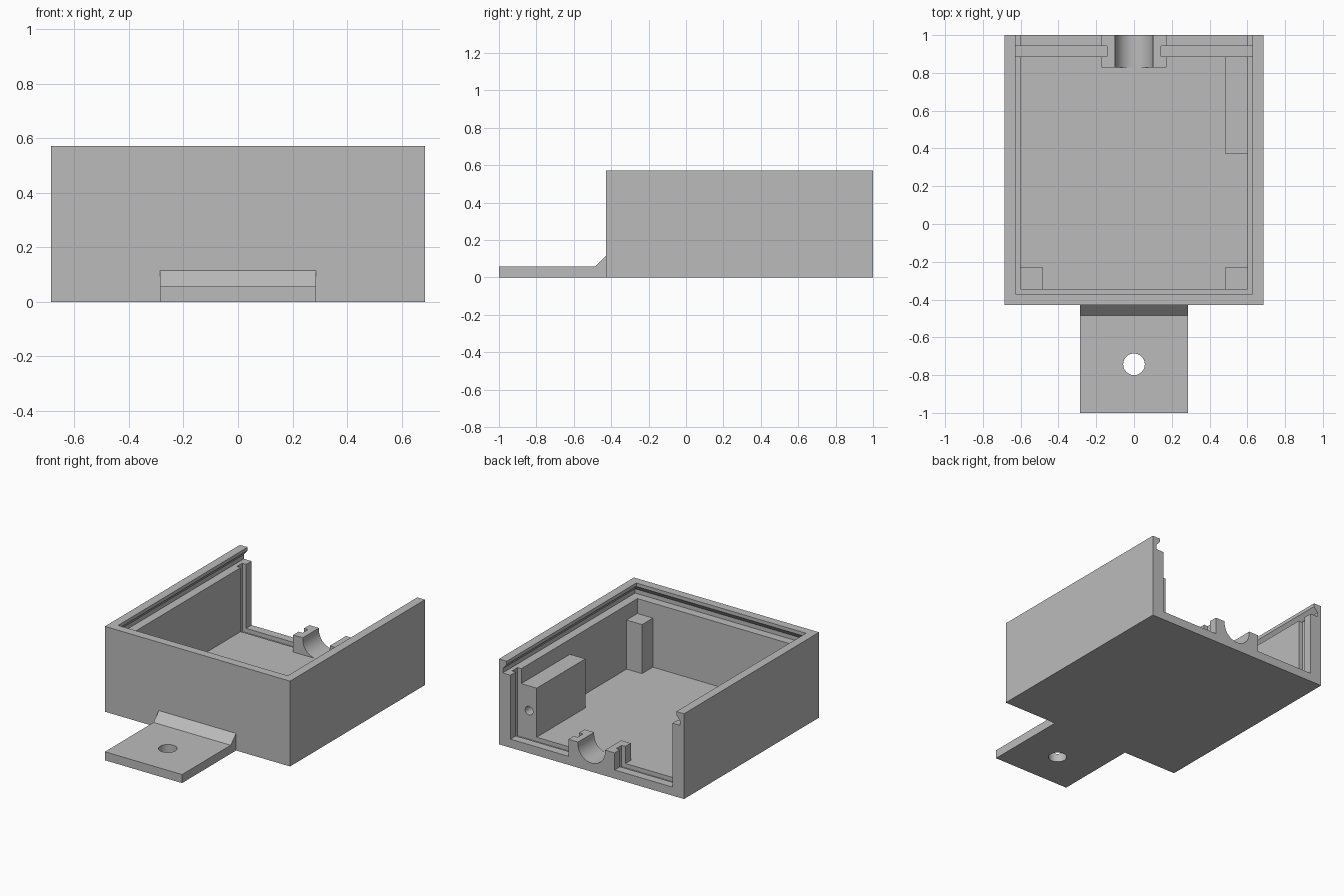
import bpy, bmesh, math
from mathutils import Vector

U = 2 / 70  # one design unit

if "Cube" in bpy.data.objects:
    bpy.data.objects.remove(bpy.data.objects["Cube"], do_unlink=True)

grey = bpy.data.materials.new("plain grey")
grey.use_nodes = True
colour = (0.5, 0.5, 0.5, 1)
grey.diffuse_color = colour
grey.node_tree.nodes["Principled BSDF"].inputs["Base Color"].default_value = colour


def loft(name, loops):
    """Closed solid through a stack of equal-length point loops."""
    bm = bmesh.new()
    rings = [[bm.verts.new(Vector(p) * U) for p in loop] for loop in loops]
    for a, b in zip(rings, rings[1:]):
        for i in range(len(a)):
            j = (i + 1) % len(a)
            bm.faces.new((a[i], a[j], b[j], b[i]))
    bm.faces.new(rings[0])
    bm.faces.new(rings[-1])
    bmesh.ops.recalc_face_normals(bm, faces=bm.faces)
    mesh = bpy.data.meshes.new(name)
    bm.to_mesh(mesh)
    bm.free()
    mesh.materials.append(grey)
    ob = bpy.data.objects.new(name, mesh)
    bpy.context.collection.objects.link(ob)
    return ob


def rect(x0, x1, y0, y1, z):
    return [(x0, y0, z), (x1, y0, z), (x1, y1, z), (x0, y1, z)]


def box(name, x0, x1, y0, y1, z0, z1):
    return loft(name, [rect(x0, x1, y0, y1, z) for z in (z0, z1)])


def rod(name, centre, radius, length, along_y=False):
    cx, cy, cz = centre
    loops = []
    for d in (-length / 2, length / 2):
        loop = []
        for i in range(48):
            a = math.tau * i / 48
            p, q = radius * math.cos(a), radius * math.sin(a)
            loop.append((cx + p, cy + d, cz + q) if along_y else (cx + p, cy + q, cz + d))
        loops.append(loop)
    return loft(name, loops)


def cut(ob, cutter):
    cutter.hide_render = True
    mod = ob.modifiers.new("cut", "BOOLEAN")
    mod.operation, mod.solver, mod.object = "DIFFERENCE", "EXACT", cutter
    bpy.context.view_layer.objects.active = ob
    bpy.ops.object.modifier_apply(modifier=mod.name)
    bpy.data.objects.remove(cutter, do_unlink=True)


# Open-backed case with an undercut lid slide around the top
case = box("case", -24, 24, -15, 35, 0, 20)
steps = [(2, 3), (17, 3), (17, 1), (18, 1), (19.2, 2), (21, 2)]  # height, wall thickness
cut(case, loft("cavity", [rect(t - 24, 24 - t, t - 15, 37, z) for z, t in steps]))

for side, label in ((1, "left"), (-1, "right")):
    def groove():
        a, b = sorted((5 * side, 22 * side))
        return box("groove", a, b, 31, 33, 1, 17.5)

    # Slot for the back panel, in floor and side wall
    cut(case, groove())

    # Half of the cable cradle, with the slot running into it
    arc = [(3.5 * math.cos(a), 5.5 - 3.5 * math.sin(a))
           for a in (math.pi / 2 * i / 16 for i in range(17))]
    profile = [(6, 2), (6, 6), (3.5, 6)] + arc
    cradle = loft(label + "_cable_cradle",
                  [[(side * x, y, z) for x, z in profile] for y in (29, 35)])
    cut(cradle, groove())

    # Corner post
    a, b = sorted((17 * side, 21.5 * side))
    box(label + "_corner_post", a, b, -12.5, -8, 1.5, 13.5)

# Screw block on the left wall
block = box("screw_block", 17, 21.5, 13, 31, 1, 13.5)
cut(block, rod("screw_hole", (19, 28, 7.7), 1, 16, along_y=True))

# Mounting tab with a sloped root and a hole
side_profile = [(-35, 0), (-15, 0), (-15, 4), (-17, 2), (-35, 2)]
tab = loft("mounting_tab", [[(x, y, z) for y, z in side_profile] for x in (-10, 10)])
cut(tab, rod("tab_hole", (0, -26, 1), 2, 8))

# Round surfaces smooth, edges sharp
for ob in bpy.context.collection.objects:
    if ob.type == "MESH" and ob.data.materials and ob.data.materials[0] == grey:
        bpy.ops.object.select_all(action="DESELECT")
        ob.select_set(True)
        bpy.context.view_layer.objects.active = ob
        bpy.ops.object.shade_smooth_by_angle(angle=math.radians(30))
